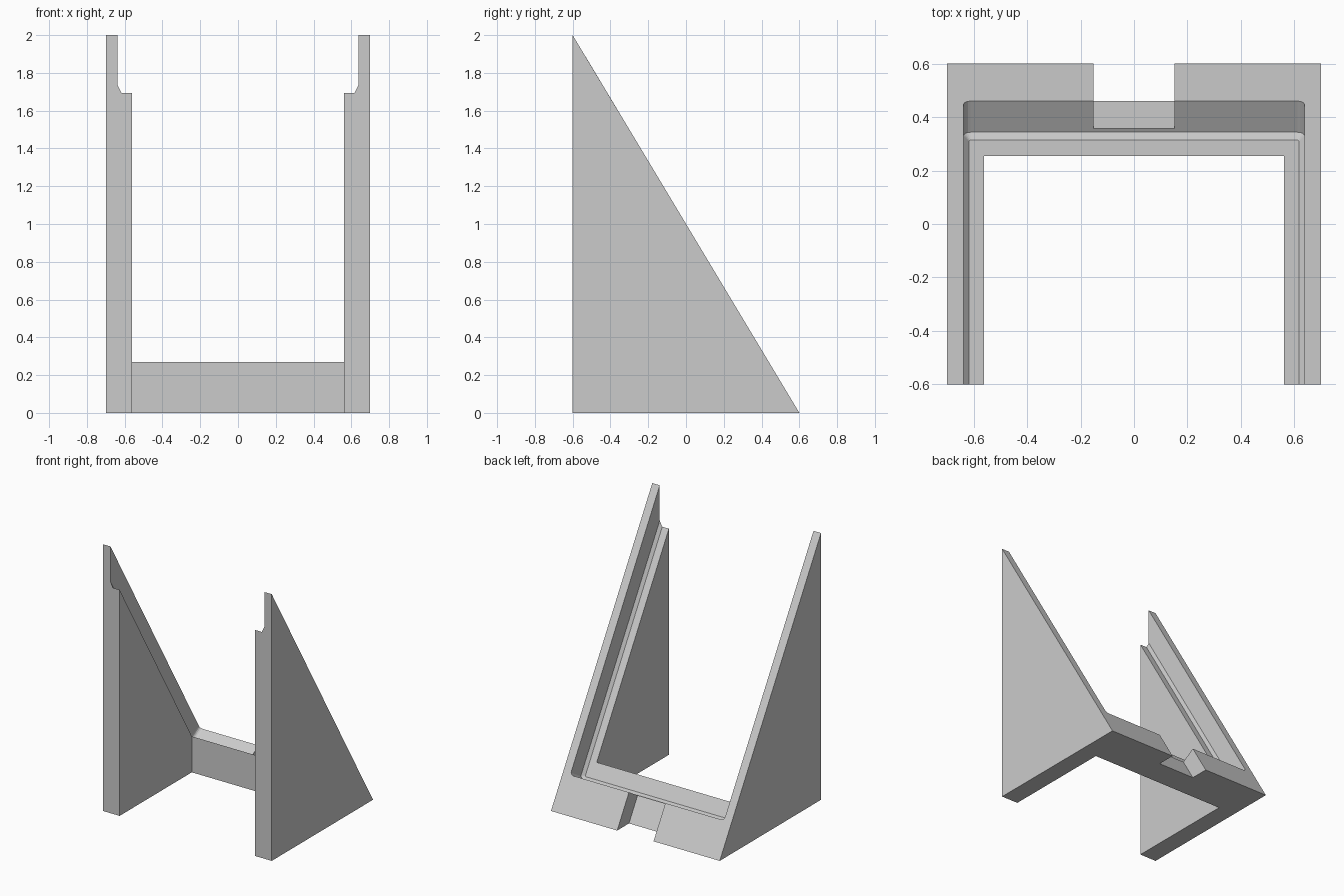
import bpy, bmesh, math
from mathutils import Matrix, Vector

if "Cube" in bpy.data.objects:
    bpy.data.objects.remove(bpy.data.objects["Cube"], do_unlink=True)

grey = bpy.data.materials.new("light_grey")
grey.use_nodes = True
grey.diffuse_color = (0.6, 0.6, 0.6, 1)
grey.node_tree.nodes["Principled BSDF"].inputs["Base Color"].default_value = (0.6, 0.6, 0.6, 1)


def loft(name, rings, matrix=Matrix()):
    """Closed solid through rings of matching points."""
    bm = bmesh.new()
    loops = [[bm.verts.new(matrix @ Vector(p)) for p in ring] for ring in rings]
    count = len(loops[0])
    for a, b in zip(loops, loops[1:]):
        for i in range(count):
            j = (i + 1) % count
            bm.faces.new((a[i], a[j], b[j], b[i]))
    bm.faces.new(loops[0])
    bm.faces.new(loops[-1])
    bmesh.ops.recalc_face_normals(bm, faces=bm.faces)
    mesh = bpy.data.meshes.new(name)
    bm.to_mesh(mesh)
    bm.free()
    mesh.materials.append(grey)
    obj = bpy.data.objects.new(name, mesh)
    bpy.context.collection.objects.link(obj)
    return obj


def outline(half, low, high, radius, depth):
    """Rectangle whose two lower corners are rounded."""
    pts = [(half, high, depth), (-half, high, depth)]
    for side, start in ((-1, 180), (1, 270)):
        for step in range(5):
            a = math.radians(start + step * 22.5)
            pts.append((side * (half - radius) + radius * math.cos(a),
                        low + radius + radius * math.sin(a), depth))
    return pts


# Triangular wedge body
stand = loft("wedge_stand", [[(x, -0.6, 0), (x, -0.6, 2), (x, 0.6, 0)] for x in (-0.7, 0.7)])

# Local frame on the slope: x across, y up the slope, z outward
up = Vector((0, -0.6, 1)).normalized()
out = Vector((0, 1, 0.6)).normalized()
slope = Matrix.Translation((0, 0.6, 0)) @ Matrix(
    ((1, 0, 0), (0, up.y, out.y), (0, up.z, out.z))).to_4x4()

# Opening between the two side walls
opening = loft("opening_cutter", [
    [(-0.562, -1, z), (0.562, -1, z), (0.562, 0.255, z), (-0.562, 0.255, z)]
    for z in (-1, 3)])

# Recess with a bevelled floor edge
recess = loft("recess_cutter", [
    outline(0.617, 0.294, 3, 0.008, -0.157),
    outline(0.638, 0.272, 3, 0.026, -0.136),
    outline(0.638, 0.272, 3, 0.026, 0.3)], slope)

# Cable slot running down to the base
slot = loft("slot_cutter", [
    [(-0.151, -1, z), (0.151, -1, z), (0.151, 0.4, z), (-0.151, 0.4, z)]
    for z in (-0.12, 0.3)], slope)

for cutter in (opening, recess, slot):
    mod = stand.modifiers.new(cutter.name, "BOOLEAN")
    mod.operation = "DIFFERENCE"
    mod.solver = "EXACT"
    mod.object = cutter

# Bake the cuts, then drop the cutters
graph = bpy.context.evaluated_depsgraph_get()
baked = bpy.data.meshes.new_from_object(stand.evaluated_get(graph))
stand.modifiers.clear()
stand.data = baked
for cutter in (opening, recess, slot):
    bpy.data.objects.remove(cutter, do_unlink=True)
